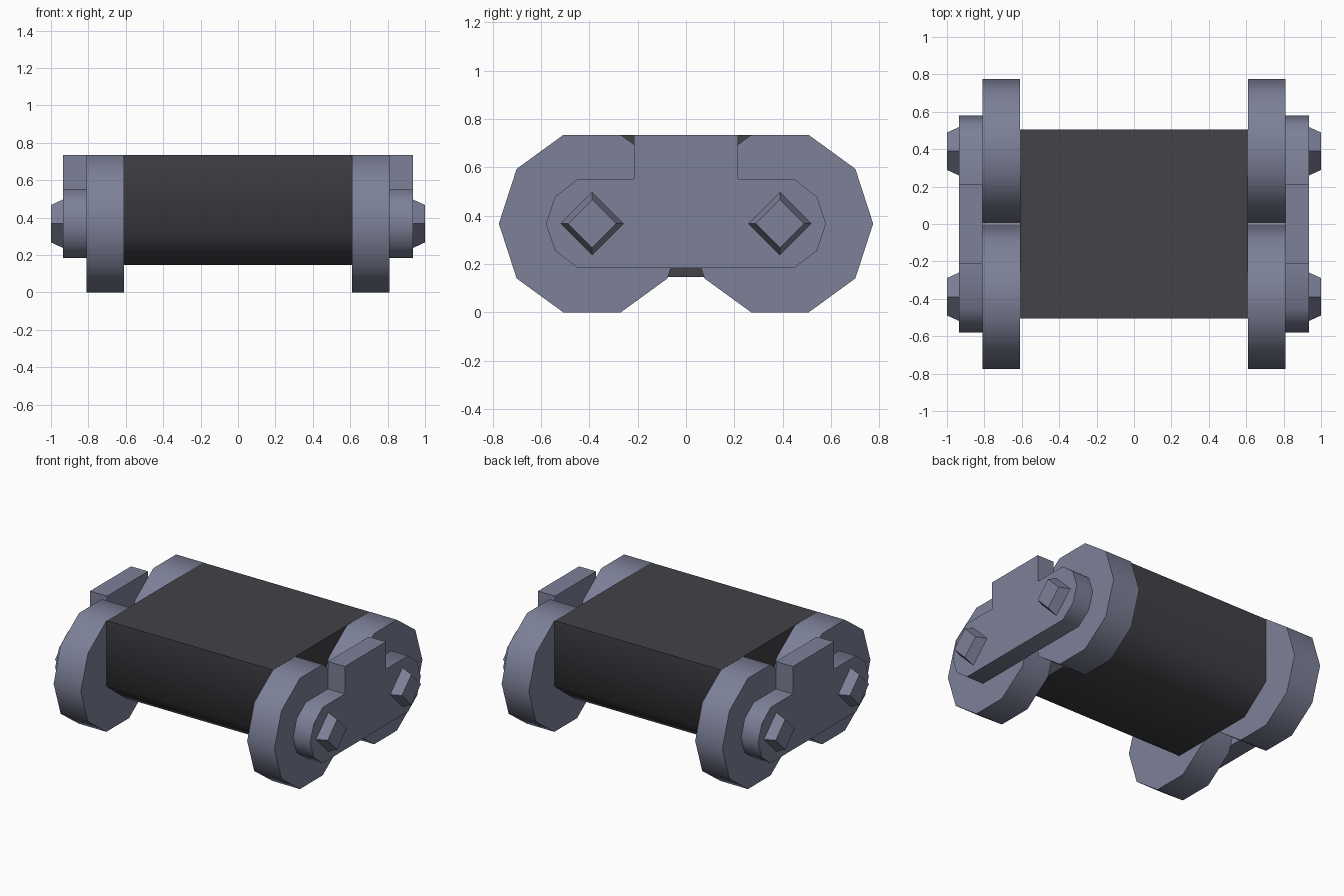
import bpy, bmesh, math

if "Cube" in bpy.data.objects:
    bpy.data.objects.remove(bpy.data.objects["Cube"])


def material(name, rgb):
    m = bpy.data.materials.new(name)
    m.diffuse_color = (*rgb, 1)
    m.use_nodes = True
    m.node_tree.nodes["Principled BSDF"].inputs["Base Color"].default_value = m.diffuse_color
    return m


STEEL = material("blue grey steel", (0.205, 0.219, 0.314))
DARK = material("dark housing", (0.054, 0.054, 0.065))


def loft(name, x0, prof0, x1, prof1, mat, smooth=None):
    """Join a (y, z) profile at x0 to a matching profile at x1, with end caps."""
    bm = bmesh.new()
    a = [bm.verts.new((x0, y, z)) for y, z in prof0]
    b = [bm.verts.new((x1, y, z)) for y, z in prof1]
    n = len(a)
    for i in range(n):
        j = (i + 1) % n
        bm.faces.new((a[i], a[j], b[j], b[i]))
    bm.faces.new(a)
    bm.faces.new(b)
    bmesh.ops.recalc_face_normals(bm, faces=bm.faces)
    me = bpy.data.meshes.new(name)
    bm.to_mesh(me)
    bm.free()
    me.materials.append(mat)
    ob = bpy.data.objects.new(name, me)
    bpy.context.collection.objects.link(ob)
    if smooth:
        bpy.ops.object.select_all(action='DESELECT')
        ob.select_set(True)
        bpy.context.view_layer.objects.active = ob
        bpy.ops.object.shade_smooth_by_angle(angle=math.radians(smooth))
    return ob


def ring(cy, cz, r, n):
    return [(cy + r * math.cos(math.tau * i / n), cz + r * math.sin(math.tau * i / n))
            for i in range(n)]


ZC, YC = 0.367, 0.389

# Dark central body with chamfered lower edges
half = [(0.505, 0.735), (0.505, 0.30), (0.305, 0.145)]
body = half + [(-y, z) for y, z in reversed(half)]
loft("central_body", -0.61, body, 0.61, body, DARK, 60)

# Side plate outline: rounded ends with a raised middle tab
end = [(0.215, 0.734), (0.215, 0.552), (0.448, 0.552), (0.542, 0.479),
       (0.58, 0.367), (0.542, 0.255), (0.448, 0.183)]
plate = end + [(-y, z) for y, z in reversed(end)]

for s, side in ((1, "right"), (-1, "left")):
    loft(f"side_plate_{side}", s * 0.81, plate, s * 0.935, plate, STEEL, 40)
    for t, pos in ((1, "back"), (-1, "front")):
        # Ten-sided wheel
        w = ring(t * YC, ZC, 0.386, 10)
        loft(f"wheel_{pos}_{side}", s * 0.61, w, s * 0.81, w, STEEL, 40)
        # Tapered four-sided axle bolt
        loft(f"axle_bolt_{pos}_{side}", s * 0.93, ring(t * YC, ZC, 0.132, 4),
             s * 1.0, ring(t * YC, ZC, 0.1, 4), STEEL)
